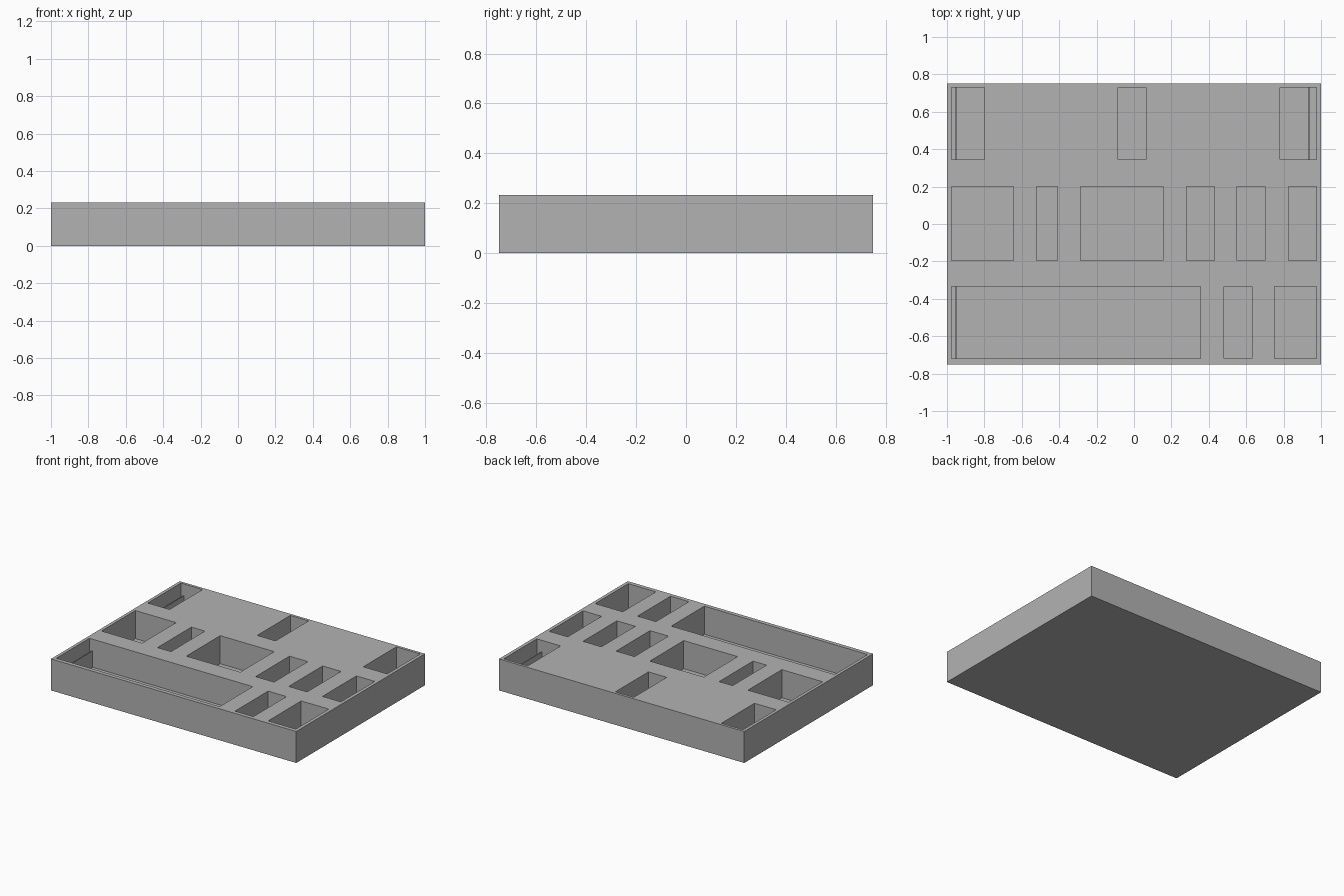
import bpy, bmesh
from mathutils import Matrix, Vector

cube = bpy.data.objects.get("Cube")
if cube:
    bpy.data.objects.remove(cube, do_unlink=True)

HEIGHT, FLOOR = 0.232, 0.025
SHELF_TOP = HEIGHT - 0.086

grey = bpy.data.materials.new("plain grey")
grey.use_nodes = True
colour = (0.45, 0.45, 0.45, 1)
grey.diffuse_color = colour
grey.node_tree.nodes["Principled BSDF"].inputs["Base Color"].default_value = colour


def boxes(name, spans):
    """One object holding a box for each (x0, x1, y0, y1, z0, z1)."""
    bm = bmesh.new()
    for x0, x1, y0, y1, z0, z1 in spans:
        centre = Vector((x0 + x1, y0 + y1, z0 + z1)) / 2
        size = Matrix.Diagonal((x1 - x0, y1 - y0, z1 - z0, 1))
        bmesh.ops.create_cube(bm, size=1, matrix=Matrix.Translation(centre) @ size)
    mesh = bpy.data.meshes.new(name)
    bm.to_mesh(mesh)
    bm.free()
    mesh.materials.append(grey)
    obj = bpy.data.objects.new(name, mesh)
    bpy.context.collection.objects.link(obj)
    return obj


# Rows of pockets: y range, then the x range of each pocket
rows = [
    ((0.345, 0.73), [(-0.977, -0.80), (-0.085, 0.065), (0.78, 0.975)]),
    ((-0.195, 0.20), [(-0.977, -0.645), (-0.52, -0.41), (-0.285, 0.155),
                      (0.28, 0.43), (0.55, 0.70), (0.825, 0.975)]),
    ((-0.72, -0.335), [(-0.977, 0.355), (0.48, 0.63), (0.75, 0.975)]),
]

# Tray body with the pockets cut out
tray = boxes("tray", [(-1, 1, -0.75, 0.75, 0, HEIGHT)])
cutter = boxes("pocket_cutter", [(x0, x1, y0, y1, FLOOR, HEIGHT + 0.1)
                                 for (y0, y1), xs in rows for x0, x1 in xs])
cutter.hide_render = True
cut = tray.modifiers.new("pockets", "BOOLEAN")
cut.operation = "DIFFERENCE"
cut.solver = "EXACT"
cut.object = cutter
bpy.context.view_layer.objects.active = tray
bpy.ops.object.modifier_apply(modifier=cut.name)
bpy.data.objects.remove(cutter, do_unlink=True)

# Low thin dividers near the ends of three pockets
for name, x, (y0, y1) in [("back_right_divider", -0.953, rows[0][0]),
                          ("back_left_divider", 0.937, rows[0][0]),
                          ("front_right_divider", -0.953, rows[2][0])]:
    boxes(name, [(x - 0.003, x + 0.003, y0 - 0.002, y1 + 0.002, FLOOR - 0.002, SHELF_TOP)])
